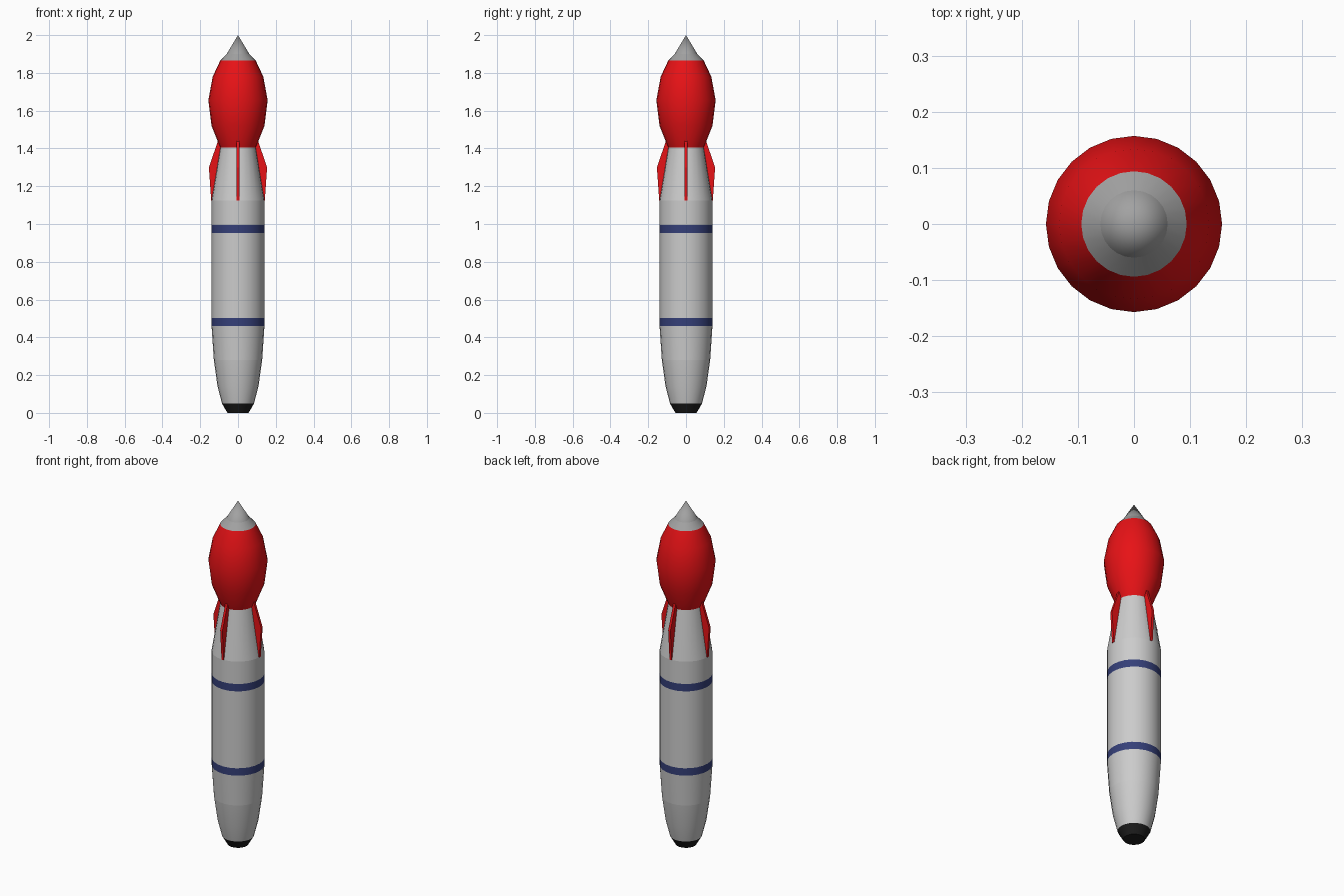
import bpy, bmesh, math

if "Cube" in bpy.data.objects:
    bpy.data.objects.remove(bpy.data.objects["Cube"])

SIDES = 24


def material(name, rgb):
    m = bpy.data.materials.new(name)
    m.diffuse_color = (*rgb, 1)
    m.use_nodes = True
    m.node_tree.nodes["Principled BSDF"].inputs["Base Color"].default_value = m.diffuse_color
    return m


RED = material("red_paint", (0.8, 0.006, 0.008))
NAVY = material("navy_paint", (0.035, 0.05, 0.19))
BLACK = material("black_metal", (0.012, 0.012, 0.012))
STEEL = material("steel", (0.36, 0.36, 0.36))


def finish(name, bm, mat, smooth):
    me = bpy.data.meshes.new(name)
    bmesh.ops.recalc_face_normals(bm, faces=bm.faces)
    bm.to_mesh(me)
    bm.free()
    ob = bpy.data.objects.new(name, me)
    bpy.context.collection.objects.link(ob)
    if mat:
        me.materials.append(mat)
    if smooth:
        bpy.ops.object.select_all(action='DESELECT')
        ob.select_set(True)
        bpy.context.view_layer.objects.active = ob
        bpy.ops.object.shade_smooth_by_angle(angle=math.radians(40))
    return ob


def lathe(name, profile, mat=None, cap_bottom=False):
    """Spin a (radius, z) profile, listed bottom to top, round the z axis."""
    bm = bmesh.new()
    rings = []
    for r, z in profile:
        count = SIDES if r > 0 else 1
        rings.append([bm.verts.new((r * math.cos(math.tau * i / SIDES),
                                    r * math.sin(math.tau * i / SIDES), z))
                      for i in range(count)])
    for lo, hi in zip(rings, rings[1:]):
        for i in range(SIDES):
            j = (i + 1) % SIDES
            if len(hi) == 1:
                bm.faces.new((lo[i], lo[j], hi[0]))
            else:
                bm.faces.new((lo[i], lo[j], hi[j], hi[i]))
    if cap_bottom:
        bm.faces.new(rings[0][::-1])
    return finish(name, bm, mat, True)


# Stacked body sections, each meeting the next edge to edge
R = 0.14
lathe("base_cap", [(0.056, 0), (0.085, 0.05)], BLACK, cap_bottom=True)
lathe("lower_taper", [(0.085, 0.05), (0.109, 0.145), (0.128, 0.28)])
lathe("lower_body", [(0.128, 0.28), (R, 0.46)])
lathe("lower_stripe", [(R, 0.46), (R, 0.503)], NAVY)
lathe("main_body", [(R, 0.503), (R, 0.952)])
lathe("upper_stripe", [(R, 0.952), (R, 0.995)], NAVY)
lathe("upper_body", [(R, 0.995), (R, 1.125)])
lathe("neck", [(R, 1.125), (0.094, 1.405)])

# Bulging red head and pointed tip
lathe("head", [(0.094, 1.405), (0.14, 1.52), (0.157, 1.655),
               (0.134, 1.78), (0.094, 1.865)], RED)
lathe("tip_collar", [(0.094, 1.865), (0.06, 1.9)], STEEL)
lathe("tip_cone", [(0.06, 1.9), (0, 2.0)], STEEL)

# Four thin fins bridging the neck and the head
FIN = [(0.135, 1.125), (0.142, 1.125), (0.154, 1.30), (0.106, 1.44), (0.09, 1.405)]
HALF = 0.007
for k in range(4):
    bm = bmesh.new()
    face = bm.faces.new([bm.verts.new((r, -HALF, z)) for r, z in FIN])
    ext = bmesh.ops.extrude_face_region(bm, geom=[face], use_keep_orig=True)
    moved = [g for g in ext["geom"] if isinstance(g, bmesh.types.BMVert)]
    bmesh.ops.translate(bm, verts=moved, vec=(0, 2 * HALF, 0))
    fin = finish(f"fin_{k + 1}", bm, RED, False)
    fin.rotation_euler.z = k * math.pi / 2
